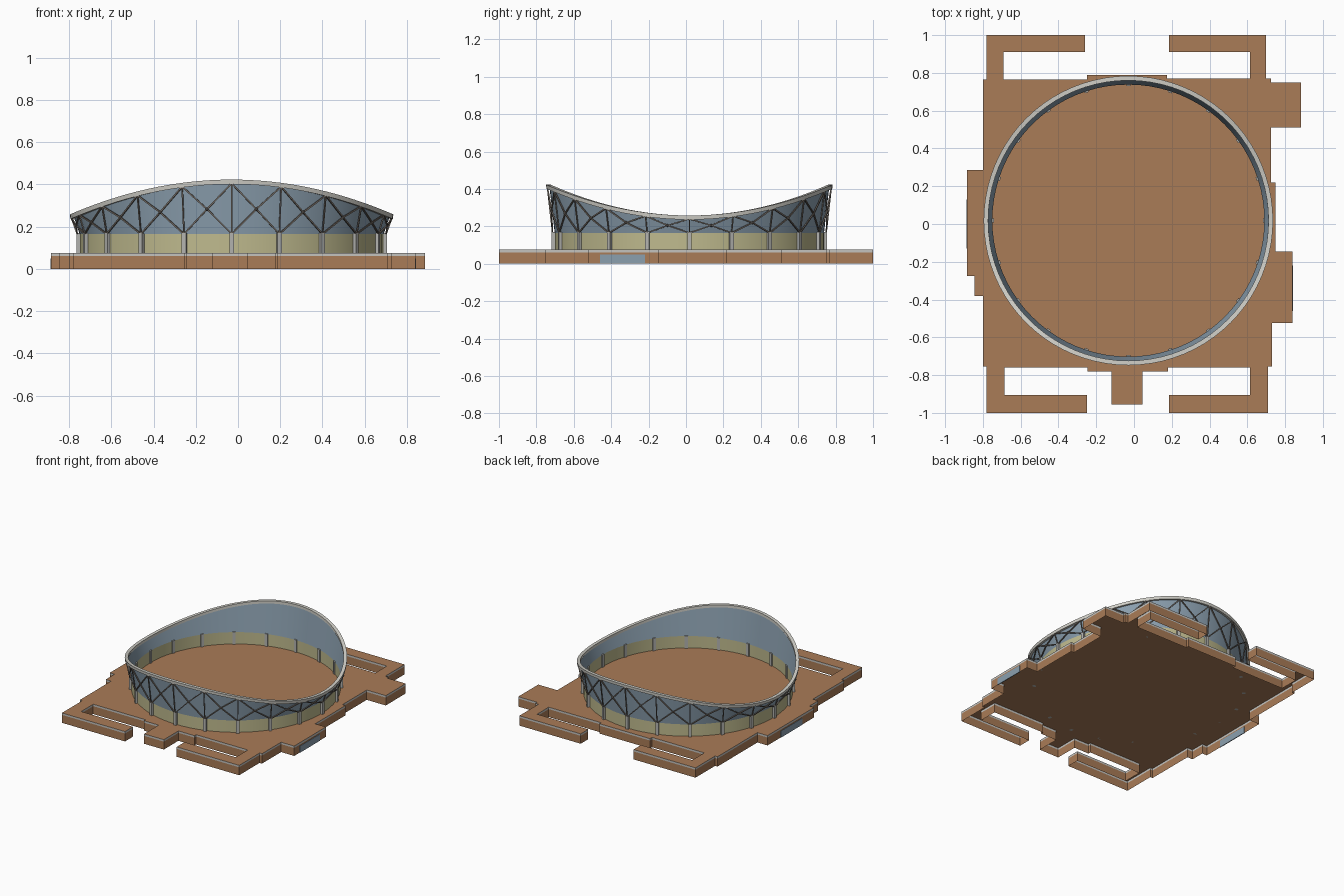
import bpy, bmesh, math
from mathutils import Vector

if "Cube" in bpy.data.objects:
    bpy.data.objects.remove(bpy.data.objects["Cube"])

CX, CY = -0.03, 0.018      # bowl centre
BAYS, SEGMENTS = 20, 80
FLOOR, SILL = 0.075, 0.165


def material(name, *rgb):
    m = bpy.data.materials.new(name)
    m.use_nodes = True
    m.diffuse_color = (*rgb, 1)
    m.node_tree.nodes["Principled BSDF"].inputs["Base Color"].default_value = (*rgb, 1)
    return m


brick = material("brick brown", 0.4, 0.2, 0.095)
coping = material("pale grey", 0.56, 0.55, 0.52)
glass = material("blue glass", 0.26, 0.35, 0.43)
cream = material("cream wall", 0.52, 0.49, 0.27)
concrete = material("concrete grey", 0.45, 0.45, 0.43)
steel = material("brown steel", 0.2, 0.17, 0.145)
white = material("rim white", 0.64, 0.63, 0.58)


def finish(name, bm, *mats, smooth=False):
    bmesh.ops.recalc_face_normals(bm, faces=bm.faces)
    mesh = bpy.data.meshes.new(name)
    bm.to_mesh(mesh)
    bm.free()
    for m in mats:
        mesh.materials.append(m)
    obj = bpy.data.objects.new(name, mesh)
    bpy.context.collection.objects.link(obj)
    if smooth:
        bpy.ops.object.select_all(action='DESELECT')
        obj.select_set(True)
        bpy.context.view_layer.objects.active = obj
        bpy.ops.object.shade_smooth_by_angle(angle=math.radians(30))
    return obj


def polar(a, r, z):
    return Vector((CX + r * math.sin(a), CY - r * math.cos(a), z))


def rim_z(a):
    return 0.258 + 0.165 * math.cos(a) ** 2


def ring(name, profile, mat, closed=False):
    """Sweep a radius/height profile, which may vary with angle, round the bowl."""
    bm = bmesh.new()
    rows = []
    for i in range(SEGMENTS):
        a = math.tau * i / SEGMENTS
        rows.append([bm.verts.new(polar(a, r, z)) for r, z in profile(a)])
    n = len(rows[0])
    for i, row in enumerate(rows):
        nxt = rows[(i + 1) % SEGMENTS]
        for j in range(n if closed else n - 1):
            k = (j + 1) % n
            bm.faces.new((row[j], nxt[j], nxt[k], row[k]))
    return finish(name, bm, mat, smooth=True)


def bar(bm, p, q, out, width, depth):
    """Add a box from p to q whose depth lies along the outward direction."""
    along = (q - p).normalized()
    side = along.cross(out).normalized() * width / 2
    back = side.normalized().cross(along) * depth / 2
    ends = [[bm.verts.new(c + side * s + back * t)
             for s, t in ((-1, -1), (1, -1), (1, 1), (-1, 1))] for c in (p, q)]
    for e in ends:
        bm.faces.new(e)
    for i in range(4):
        j = (i + 1) % 4
        bm.faces.new((ends[0][i], ends[0][j], ends[1][j], ends[1][i]))


def box(name, lo, hi, mat):
    bm = bmesh.new()
    bmesh.ops.create_cube(bm, size=1)
    for v in bm.verts:
        v.co = [l + (c + 0.5) * (h - l) for c, l, h in zip(v.co, lo, hi)]
    return finish(name, bm, mat)


# Podium: right-angled outline, each step moves in x and then in y
steps = [(-.26, .91), (-.69, .765), (-.25, .79), (.175, .77), (.615, .91), (.185, 1),
         (.7, .77), (.725, .75), (.885, .51), (.725, .22), (.75, -.145), (.84, -.525),
         (.73, -.755), (.71, -1), (.185, -.905), (.615, -.76), (.18, -.78),
         (.045, -.955), (-.12, -.78), (-.245, -.76), (-.685, -.905), (-.25, -1),
         (-.78, -.755), (-.8, -.38), (-.845, -.275), (-.885, .285), (-.8, .765), (-.78, 1)]
bm = bmesh.new()
outline = []
y_now = steps[-1][1]
for x, y in steps:
    outline += [bm.verts.new((x, y_now, FLOOR)), bm.verts.new((x, y, FLOOR))]
    y_now = y
bm.faces.new(outline)
edges = bm.edges[:]
# Open-bottomed walls: a coping band above, brick below
for z in (0.06, 0):
    new = bmesh.ops.extrude_edge_only(bm, edges=edges)["geom"]
    for v in new:
        if isinstance(v, bmesh.types.BMVert):
            v.co.z = z
    edges = [e for e in new if isinstance(e, bmesh.types.BMEdge)
             and all(abs(v.co.z - z) < 1e-5 for v in e.verts)]
for f in bm.faces:
    zs = [v.co.z for v in f.verts]
    f.material_index = int(min(zs) > 0.05 and max(zs) - min(zs) > 0.001)
finish("podium", bm, brick, coping)

# Garage doors on both sides
box("left_door", (0.837, -0.46, 0), (0.843, -0.22, 0.05), glass)
box("right_door", (-0.888, -0.13, 0), (-0.882, 0.13, 0.05), glass)

# Bowl: drum wall, flared glazing and saddle-shaped rim
ring("drum_wall", lambda a: [(0.72, FLOOR), (0.72, SILL)], cream)
ring("glazing", lambda a: [(0.72, SILL), (0.748, rim_z(a) - 0.012)], glass)
ring("roof_rim", lambda a: [(0.742, rim_z(a)), (0.766, rim_z(a)),
                            (0.764, rim_z(a) - 0.022), (0.742, rim_z(a) - 0.02)],
     white, closed=True)

# Columns round the drum, and bracing in front of the glass
columns, truss = bmesh.new(), bmesh.new()
for i in range(BAYS):
    a = math.tau * i / BAYS
    b = a + math.tau / BAYS
    mid = (a + b) / 2
    out = polar(a, 1, 0) - polar(a, 0, 0)
    out_mid = polar(mid, 1, 0) - polar(mid, 0, 0)
    bar(columns, polar(a, 0.724, FLOOR), polar(a, 0.724, SILL + 0.005), out, 0.022, 0.024)
    low = [polar(t, 0.732, SILL) for t in (a, b)]
    high = [polar(t, 0.759, rim_z(t) - 0.018) for t in (a, b)]
    node = polar(mid, 0.746, (SILL + rim_z(mid) - 0.018) / 2)
    for end in low + high:
        bar(truss, end, node, out_mid, 0.007, 0.007)
    bar(truss, low[0], high[0], out, 0.006, 0.006)
    ball = bmesh.ops.create_icosphere(truss, subdivisions=1, radius=0.009)["verts"]
    bmesh.ops.translate(truss, verts=ball, vec=node)
finish("columns", columns, concrete)
finish("truss", truss, steel)
